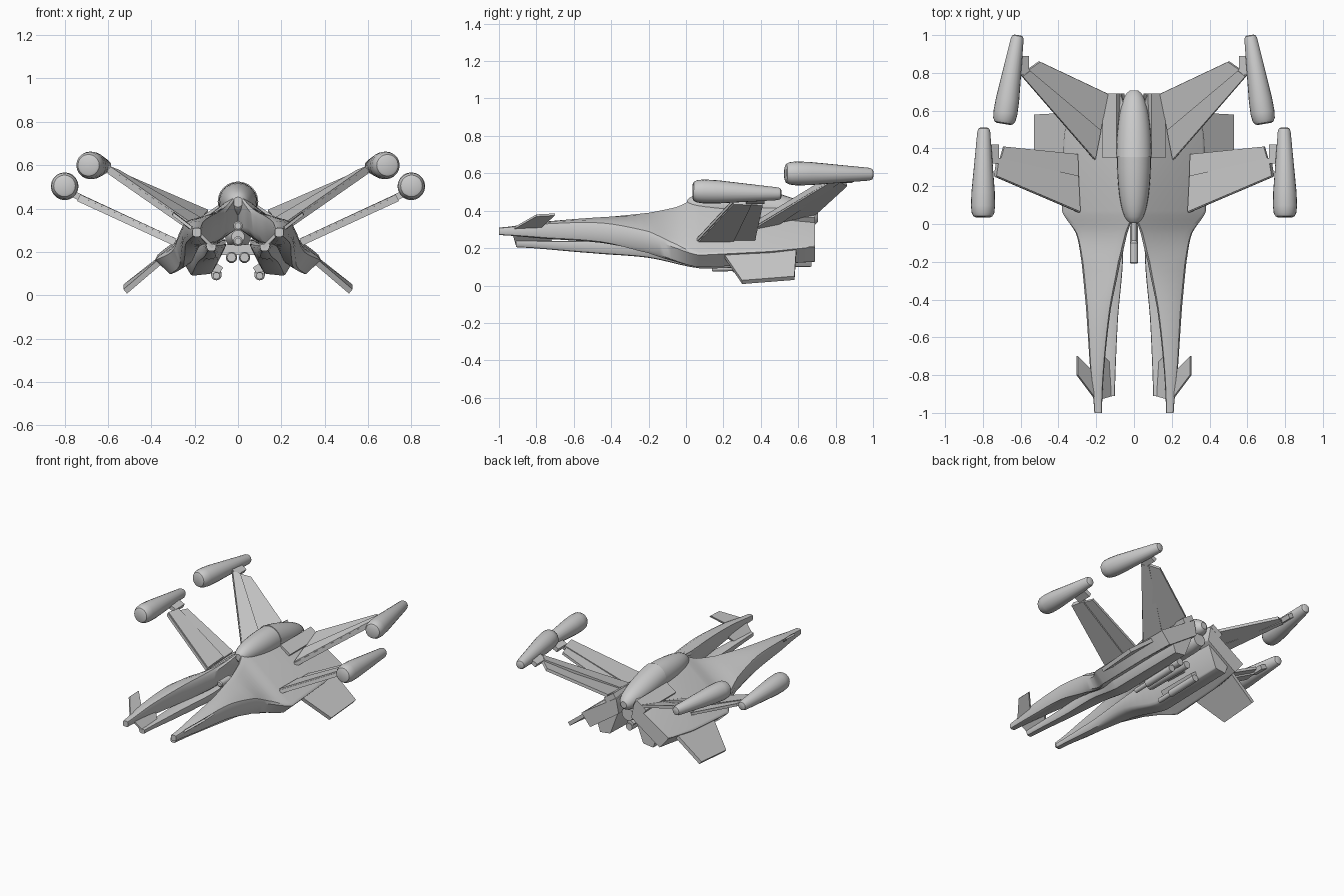
import bpy, bmesh, math
from mathutils import Vector

cube = bpy.data.objects.get("Cube")
if cube:
    bpy.data.objects.remove(cube, do_unlink=True)

grey = bpy.data.materials.new("light_grey")
grey.use_nodes = True
grey.diffuse_color = (0.6, 0.6, 0.6, 1)
grey.node_tree.nodes["Principled BSDF"].inputs["Base Color"].default_value = (0.6, 0.6, 0.6, 1)


def finish(name, bm, mirror=True, angle=35):
    bmesh.ops.recalc_face_normals(bm, faces=bm.faces)
    mesh = bpy.data.meshes.new(name)
    bm.to_mesh(mesh)
    bm.free()
    mesh.materials.append(grey)
    ob = bpy.data.objects.new(name, mesh)
    bpy.context.collection.objects.link(ob)
    if mirror:
        ob.modifiers.new("mirror", 'MIRROR').use_mirror_merge = False
    bpy.ops.object.select_all(action='DESELECT')
    ob.select_set(True)
    bpy.context.view_layer.objects.active = ob
    bpy.ops.object.shade_smooth_by_angle(angle=math.radians(angle))
    return ob


def skin(name, rings, mirror=True, angle=35):
    """Bridge rings of points and cap both ends."""
    bm = bmesh.new()
    loops = [[bm.verts.new(p) for p in ring] for ring in rings]
    n = len(loops[0])
    for a, b in zip(loops, loops[1:]):
        for i in range(n):
            j = (i + 1) % n
            bm.faces.new((a[i], a[j], b[j], b[i]))
    bm.faces.new(loops[0])
    bm.faces.new(loops[-1])
    return finish(name, bm, mirror, angle)


def section(y, cut, *corners):
    """Four-cornered cross-section with each corner rounded off by cut."""
    pts = [Vector((x, y, z)) for x, z in corners]
    ring = []
    for i, p in enumerate(pts):
        before = p.lerp(pts[i - 1], cut)
        after = p.lerp(pts[(i + 1) % len(pts)], cut)
        ring += [before, (before + after + p * 2) / 4, after]
    return ring


def smooth(rings, steps=5):
    """Cubic resampling of rings along the body."""
    out = []
    for i in range(len(rings) - 1):
        quad = [rings[max(0, min(len(rings) - 1, i + k))] for k in (-1, 0, 1, 2)]
        for s in range(steps):
            t = s / steps
            ring = []
            for a, b, c, d in zip(*quad):
                p = b + 0.5 * t * (c - a + t * (2 * a - 5 * b + 4 * c - d + t * (3 * (b - c) + d - a)))
                p.y = b.y + (c.y - b.y) * t
                ring.append(p)
            out.append(ring)
    return out + [rings[-1]]


def lathe(name, start, end, profile, mirror=True, sides=20):
    """Round body along an axis; profile holds (fraction, radius)."""
    a, b = Vector(start), Vector(end)
    axis = (b - a).normalized()
    u = axis.cross(Vector((0, 0, 1))).normalized()
    v = u.cross(axis)
    rings = []
    for t, r in profile:
        c = a.lerp(b, t)
        rings.append([c + r * (u * math.cos(w) + v * math.sin(w))
                      for w in (math.tau * i / sides for i in range(sides))])
    return skin(name, rings, mirror)


def plate(name, thick, *corners):
    """Flat panel with even thickness."""
    pts = [Vector(p) for p in corners]
    n = (pts[2] - pts[0]).cross(pts[3] - pts[1]).normalized() * thick / 2
    return skin(name, [[p - n for p in pts], [p + n for p in pts]])


def box(name, centre, size, tilt=0):
    bm = bmesh.new()
    bmesh.ops.create_cube(bm, size=1)
    for v in bm.verts:
        x, y, z = (c * s for c, s in zip(v.co, size))
        v.co = Vector(centre) + Vector((x * math.cos(tilt) - z * math.sin(tilt), y,
                                        x * math.sin(tilt) + z * math.cos(tilt)))
    return finish(name, bm)


# Upper hull: long tapering prong flaring into a sloped slab
front = [
    section(-1.0, .28, (.17, .31), (.21, .31), (.21, .27), (.17, .27)),
    section(-.75, .28, (.155, .345), (.235, .335), (.23, .25), (.16, .25)),
    section(-.45, .27, (.12, .375), (.255, .34), (.25, .225), (.13, .235)),
    section(-.2, .24, (.07, .405), (.285, .29), (.255, .16), (.08, .25)),
    section(-.05, .16, (.035, .435), (.315, .215), (.265, .115), (.04, .29)),
    section(.07, .04, (.0, .475), (.385, .165), (.31, .095), (.0, .31)),
]
rear = [
    section(.45, .04, (.0, .465), (.375, .185), (.30, .11), (.0, .31)),
    section(.69, .04, (.07, .385), (.345, .21), (.275, .125), (.05, .28)),
]
skin("upper_hull", smooth(front) + rear)

# Lower hull: slimmer prong beneath, running back as a keel
keel = [
    section(-.91, .25, (.1, .235), (.15, .24), (.14, .205), (.105, .205)),
    section(-.5, .25, (.08, .235), (.17, .24), (.16, .172), (.1, .175)),
    section(-.2, .22, (.05, .24), (.21, .25), (.19, .145), (.09, .16)),
    section(.08, .1, (.05, .26), (.28, .2), (.215, .09), (.12, .1)),
]
skin("lower_hull", smooth(keel) + [section(.67, .05, (.07, .27), (.25, .22), (.21, .1), (.13, .11))])

# Webs joining the prong tips, and the small tip fins
plate("tip_web", .014, (.115, -.91, .22), (.185, -.93, .29), (.185, -.68, .29), (.125, -.74, .22))
plate("tip_fin", .014, (.195, -.94, .295), (.3, -.8, .375), (.3, -.7, .38), (.21, -.79, .3))

# Rear wings, with thicker leading panels
plate("rear_wing", .02, (.21, .34, .31), (.6, .79, .58), (.5, .86, .54), (.14, .69, .385))
plate("rear_wing_panel", .036, (.21, .345, .31), (.595, .785, .578), (.555, .815, .563), (.18, .5, .345))
box("rear_wing_mount", (.585, .84, .575), (.05, .1, .03), .55)

# Front wings, with thicker leading panels
plate("front_wing", .018, (.29, .06, .245), (.735, .25, .45), (.69, .41, .435), (.3, .37, .25))
plate("front_wing_panel", .034, (.29, .065, .245), (.735, .255, .45), (.72, .35, .445), (.3, .255, .25))
box("front_wing_mount", (.745, .37, .46), (.05, .1, .03), .45)

# Lower fins spreading down and out
plate("lower_fin", .026, (.33, .19, .18), (.52, .3, .018), (.52, .58, .04), (.33, .59, .19))

# Pods at the wing tips
pod = [(0, .038), (.012, .05), (.05, .06), (.13, .064), (.28, .062), (.96, .034), (.99, .028), (1, .018)]
lathe("rear_pod", (.69, .53, .6), (.615, 1.0, .595), pod)
lathe("front_pod", (.8, .035, .505), (.795, .51, .49), pod)

# Canopy, hood and nose
canopy = []
for k in range(1, 20):
    w = math.pi * k / 20
    y = .355 - .355 * math.cos(w)
    r = math.sin(w) ** .75
    c = .43 - .07 * max(0, y - .35) / .35
    canopy.append([Vector((.09 * r * math.cos(a), y, c + .092 * r * math.sin(a)))
                   for a in (math.tau * i / 24 for i in range(24))])
skin("canopy", canopy[:10], False)
skin("canopy_hood", [[Vector((p.x * 1.04, p.y, p.z + .004)) for p in ring] for ring in canopy[9:]], False)
box("canopy_shoulder", (.12, .52, .375), (.09, .34, .035), -.6)

# Nose cannons between the prongs
barrel = [(0, .015), (.02, .022), (.38, .022), (.42, .012), (1, .014)]
lathe("upper_cannon", (0, -.21, .32), (0, .08, .32), barrel, False)
lathe("lower_cannon", (0, -.12, .25), (0, .2, .25), barrel, False)

# Engine and underside fittings
lathe("engine", (0, .2, .27), (0, .66, .28), [(0, .03), (.2, .06), (.85, .06), (1, .045)], False)
lathe("belly_tube", (.03, .12, .175), (.03, .5, .175), [(0, .02), (.05, .026), (1, .026)])
box("belly_strut", (.05, .32, .21), (.1, .16, .05))
box("belly_gun_mount", (.1, .34, .125), (.05, .3, .04), .6)
lathe("belly_gun", (.1, .14, .09), (.1, .5, .1), [(0, .016), (.3, .016), (.32, .024), (1, .024)])
